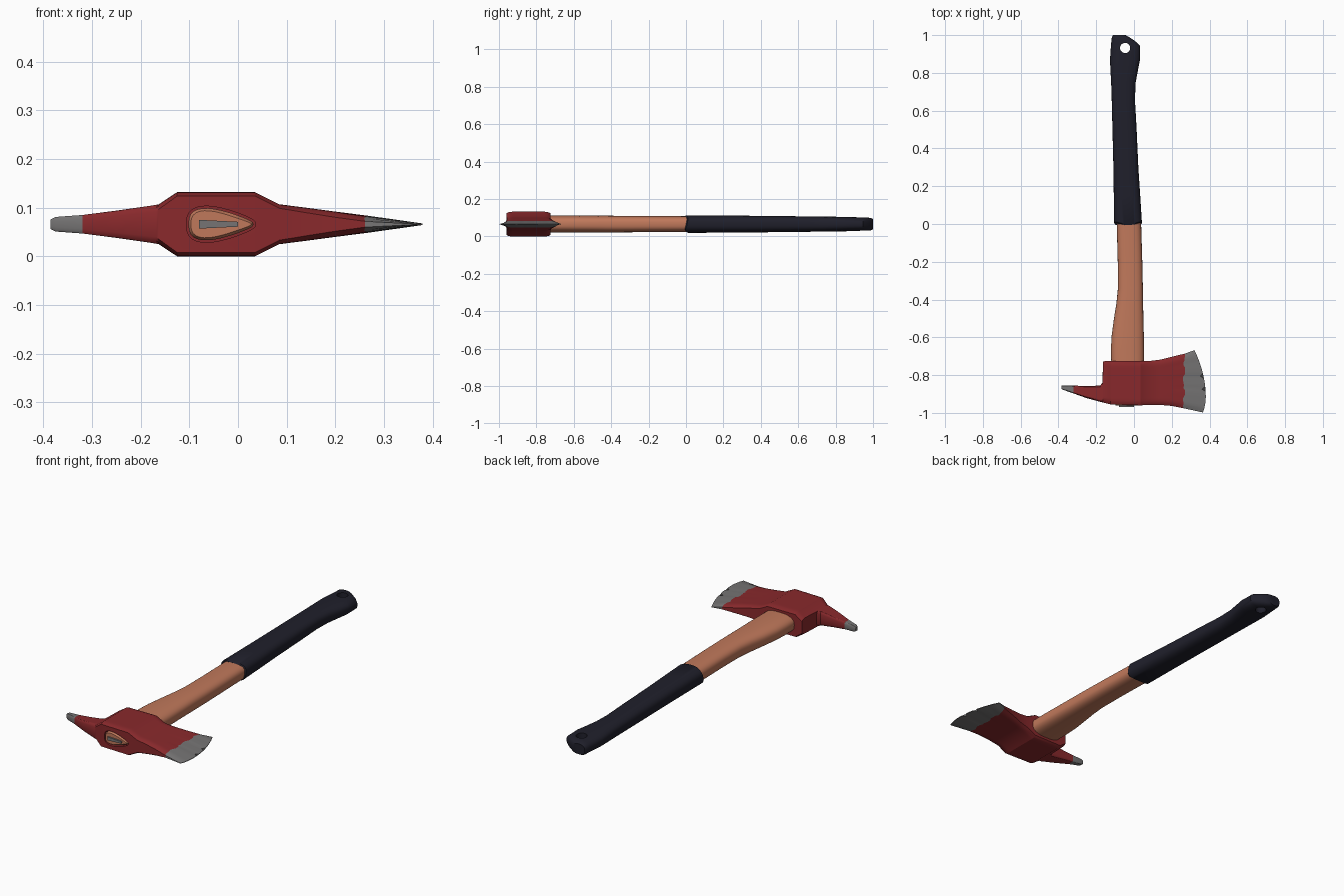
import bpy, bmesh, math, random

random.seed(4)
if "Cube" in bpy.data.objects:
    bpy.data.objects.remove(bpy.data.objects["Cube"], do_unlink=True)
ZC = 0.066  # height of the mid plane


def material(name, rgb):
    m = bpy.data.materials.new(name)
    m.use_nodes = True
    m.diffuse_color = (*rgb, 1)
    m.node_tree.nodes["Principled BSDF"].inputs["Base Color"].default_value = (*rgb, 1)
    return m


red = material("red paint", (0.25, 0.022, 0.025))
steel = material("bare steel", (0.18, 0.175, 0.175))
wood = material("wood", (0.53, 0.19, 0.105))
rubber = material("dark grip", (0.014, 0.014, 0.024))


def loft(name, rings, mats, angle=35):
    """Skin a list of equal-length point rings and cap both ends."""
    bm = bmesh.new()
    loops = [[bm.verts.new(p) for p in ring] for ring in rings]
    n = len(loops[0])
    for a, b in zip(loops, loops[1:]):
        for i in range(n):
            j = (i + 1) % n
            bm.faces.new((a[i], a[j], b[j], b[i]))
    bm.faces.new(loops[0])
    bm.faces.new(loops[-1])
    bmesh.ops.recalc_face_normals(bm, faces=bm.faces)
    me = bpy.data.meshes.new(name)
    bm.to_mesh(me)
    bm.free()
    ob = bpy.data.objects.new(name, me)
    bpy.context.collection.objects.link(ob)
    for m in mats:
        me.materials.append(m)
    smooth(ob, angle)
    return ob


def smooth(ob, angle):
    bpy.ops.object.select_all(action='DESELECT')
    ob.select_set(True)
    bpy.context.view_layer.objects.active = ob
    bpy.ops.object.shade_smooth_by_angle(angle=math.radians(angle))


def cut(ob, cutter):
    mod = ob.modifiers.new("cut", 'BOOLEAN')
    mod.operation = 'DIFFERENCE'
    mod.solver = 'EXACT'
    mod.object = cutter
    bpy.context.view_layer.objects.active = ob
    bpy.ops.object.modifier_apply(modifier=mod.name)
    bpy.data.objects.remove(cutter, do_unlink=True)


# Axe head: slices along x as (x, y low, y high, half thickness, rim fraction)
slices = [
    (-0.385, -0.872, -0.856, 0.010, 0.4), (-0.375, -0.878, -0.854, 0.015, 0.4),
    (-0.32, -0.897, -0.856, 0.019, 0.5), (-0.25, -0.922, -0.857, 0.028, 0.6),
    (-0.18, -0.941, -0.856, 0.038, 0.65), (-0.168, -0.944, -0.842, 0.040, 0.65),
    (-0.163, -0.945, -0.727, 0.041, 0.75), (-0.125, -0.955, -0.725, 0.066, 0.88),
    (0.035, -0.960, -0.725, 0.066, 0.88), (0.085, -0.958, -0.725, 0.041, 0.8),
    (0.14, -0.958, -0.718, 0.034, 0.7), (0.20, -0.963, -0.703, 0.026, 0.55),
    (0.265, -0.975, -0.686, 0.017, 0.35), (0.0, -0.998, -0.668, 0.0015, 0.4),
]
N = 24


def edge_x(t):
    """Curved cutting edge, with two small chips."""
    d = (t - 0.25) / 0.75 if t > 0.25 else (0.25 - t) / 0.5
    chip = 0.018 if round(t * N) in (9, 14) else 0
    return 0.38 - 0.06 * d * d - chip


rings = []
for k, (x, lo, hi, h, e) in enumerate(slices):
    top, bottom = [], []
    for i in range(N + 1):
        t = i / N
        rim = min(1, min(t, 1 - t) / 0.1) ** 0.6
        z = h * (e + (1 - e) * rim)
        px = x
        if k == len(slices) - 1:
            px = edge_x(t)
        elif k == len(slices) - 2:
            px += random.uniform(-0.007, 0.007)  # worn paint line
        y = lo + (hi - lo) * t
        top.append((px, y, ZC + z))
        bottom.append((px, y, ZC - z))
    rings.append(top + bottom[::-1])
head = loft("axe_head", rings, [red, steel], 25)
for p in head.data.polygons:
    p.material_index = int(p.center.x < -0.32 or p.center.x > 0.275)


# Eye of the head: teardrop hole, wood end and steel wedge
def teardrop(y, grow):
    ring = []
    for i in range(32):
        a = math.tau * i / 32
        c = math.cos(a)
        half = (0.026 - 0.014 * c) + grow
        ring.append((-0.035 + (0.068 + grow) * c, y,
                     ZC + half * 1.15 * math.copysign(abs(math.sin(a)) ** 0.75, math.sin(a))))
    return ring


cutter = loft("eye_cutter", [teardrop(-1.1, 0.003), teardrop(-0.85, 0.003)], [red])
cutter.hide_render = True
cut(head, cutter)
smooth(head, 25)
loft("handle_end", [teardrop(-0.960, -0.006), teardrop(-0.952, -0.001), teardrop(-0.84, -0.001)], [wood])
wedge = []
for y in (-0.968, -0.93):
    wedge.append([(-0.08, y, ZC - 0.009), (0, y, ZC - 0.005),
                  (0, y, ZC + 0.005), (-0.08, y, ZC + 0.009)])
loft("eye_wedge", wedge, [steel])


# Handle parts: rounded-box sections along y as (y, x low, x high, half thickness)
def sections(table, wave=0.0):
    out = []
    for k, (y, lo, hi, h) in enumerate(table):
        ring = []
        for i in range(40):
            a = math.tau * i / 40
            c, s = math.cos(a), math.sin(a)
            shift = wave * math.sin(3 * a) if k < 2 else 0
            ring.append(((lo + hi) / 2 + (hi - lo) / 2 * math.copysign(abs(c) ** 0.75, c),
                         y + shift, ZC + h * math.copysign(abs(s) ** 0.75, s)))
        out.append(ring)
    return out


loft("wood_handle", sections([
    (-0.74, -0.12, 0.053, 0.046), (-0.66, -0.122, 0.053, 0.046),
    (-0.59, -0.118, 0.052, 0.046), (-0.5, -0.106, 0.05, 0.045),
    (-0.42, -0.093, 0.048, 0.045), (-0.34, -0.085, 0.047, 0.044),
    (-0.2, -0.086, 0.044, 0.043), (0.03, -0.092, 0.037, 0.042)]), [wood])

grip = loft("rubber_grip", sections([
    (0.0, -0.100, 0.038, 0.043), (0.006, -0.105, 0.042, 0.047),
    (0.15, -0.107, 0.033, 0.046), (0.3, -0.109, 0.023, 0.045),
    (0.5, -0.114, 0.014, 0.043), (0.66, -0.118, 0.005, 0.041),
    (0.75, -0.121, 0.009, 0.040), (0.82, -0.125, 0.022, 0.039),
    (0.87, -0.127, 0.032, 0.038), (0.945, -0.122, 0.031, 0.036),
    (0.965, -0.120, 0.010, 0.035), (0.99, -0.117, -0.026, 0.033),
    (1.0, -0.112, -0.045, 0.027)], 0.005), [rubber])

# Hanging hole through the end of the grip
hole = []
for z in (-0.1, 0.3):
    hole.append([(-0.047 + 0.027 * math.cos(math.tau * i / 24),
                  0.932 + 0.027 * math.sin(math.tau * i / 24), z) for i in range(24)])
cutter = loft("hole_cutter", hole, [rubber])
cutter.hide_render = True
cut(grip, cutter)
smooth(grip, 35)
